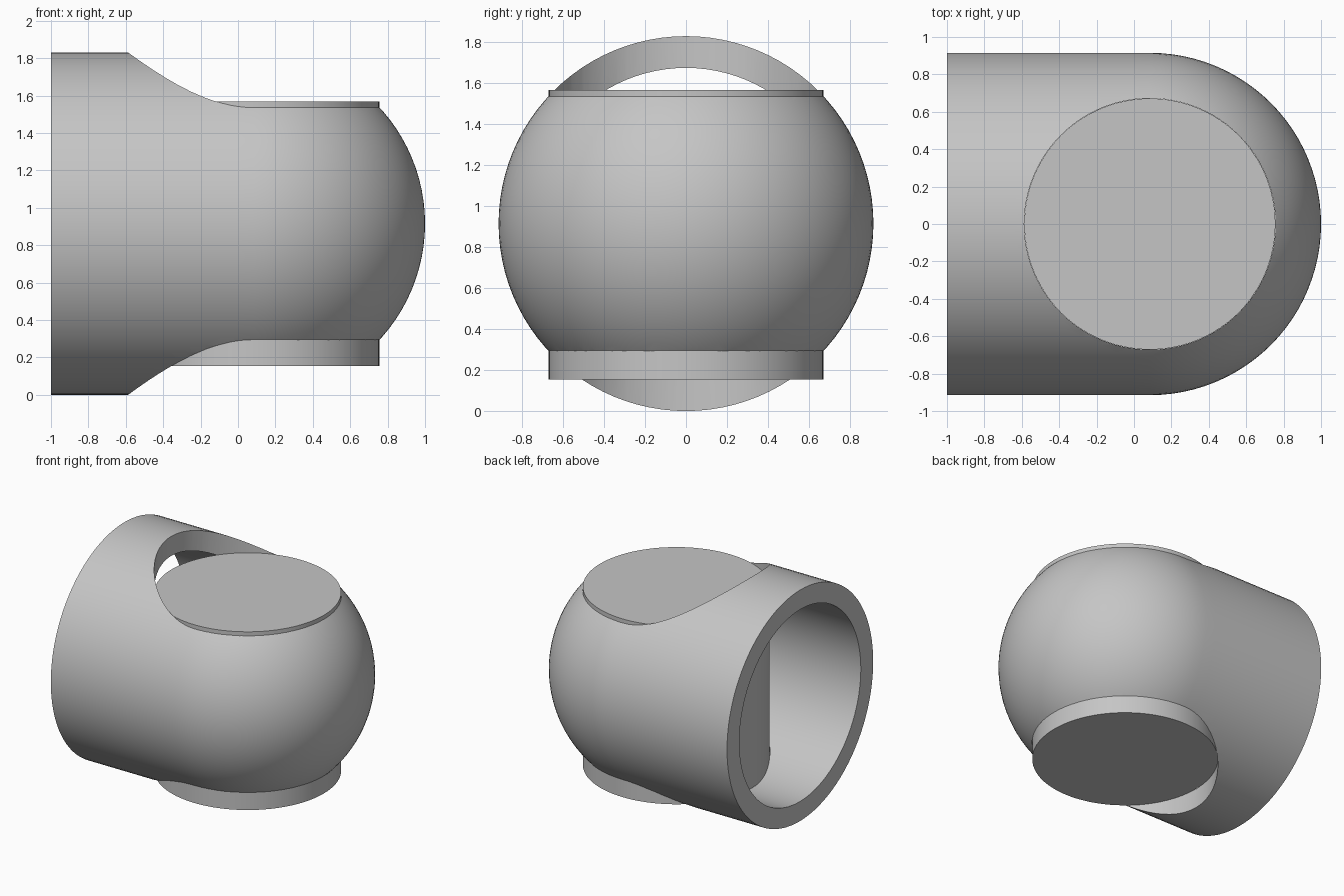
import bpy, bmesh, math
from mathutils import Vector

cube = bpy.data.objects.get("Cube")
if cube:
    bpy.data.objects.remove(cube, do_unlink=True)

R_OUT, R_IN = 0.915, 0.76      # shell radii
CX, CZ = 0.085, 0.915          # ball centre
R_PLUG = 0.672                 # upright bore and plug
SIDES = 96

grey = bpy.data.materials.new("plain grey")
grey.use_nodes = True
grey.diffuse_color = (0.56, 0.56, 0.56, 1)
grey.node_tree.nodes["Principled BSDF"].inputs["Base Color"].default_value = (0.56, 0.56, 0.56, 1)


def add_object(name, bm):
    mesh = bpy.data.meshes.new(name)
    bmesh.ops.recalc_face_normals(bm, faces=bm.faces)
    bm.to_mesh(mesh)
    bm.free()
    mesh.materials.append(grey)
    obj = bpy.data.objects.new(name, mesh)
    bpy.context.collection.objects.link(obj)
    return obj


def select(obj):
    bpy.ops.object.select_all(action='DESELECT')
    obj.select_set(True)
    bpy.context.view_layer.objects.active = obj


def half_profile(radius, rings=24, steps=12):
    """Straight tube wall followed by a quarter circle down to the axis."""
    wall = [(-1 + (CX + 1) * i / steps, radius) for i in range(steps)]
    arc = [(CX + radius * math.sin(a), radius * math.cos(a))
           for a in (math.pi / 2 * i / rings for i in range(rings + 1))]
    return wall + arc


def upright_cylinder(name, radius, z0, z1):
    bm = bmesh.new()
    bmesh.ops.create_cone(bm, cap_ends=True, segments=SIDES, radius1=radius,
                          radius2=radius, depth=z1 - z0)
    bmesh.ops.translate(bm, verts=bm.verts, vec=(CX, 0, (z0 + z1) / 2))
    return add_object(name, bm)


# Hollow tube with a domed end, spun around its long axis
bm = bmesh.new()
inner, outer = half_profile(R_IN), half_profile(R_OUT)
verts = [bm.verts.new((x, 0, CZ + r)) for x, r in inner[::-1] + outer]
edges = [bm.edges.new(pair) for pair in zip(verts, verts[1:])]
bmesh.ops.spin(bm, geom=verts + edges, cent=(0, 0, CZ), axis=Vector((1, 0, 0)),
               angle=math.tau, steps=SIDES, use_duplicate=False)
bmesh.ops.remove_doubles(bm, verts=bm.verts, dist=0.0005)
shell = add_object("domed_tube", bm)

# Upright bore through the dome
cutter = upright_cylinder("bore_cutter", R_PLUG, -0.5, 2.5)
cutter.hide_render = True
bore = shell.modifiers.new("bore", 'BOOLEAN')
bore.operation = 'DIFFERENCE'
bore.solver = 'EXACT'
bore.object = cutter
select(shell)
bpy.ops.object.modifier_apply(modifier=bore.name)
bpy.data.objects.remove(cutter, do_unlink=True)

# Solid plug standing in the bore
plug = upright_cylinder("upright_plug", R_PLUG - 0.001, CZ - R_IN, 1.567)

for part in (shell, plug):
    select(part)
    bpy.ops.object.shade_smooth_by_angle(angle=math.radians(30))
